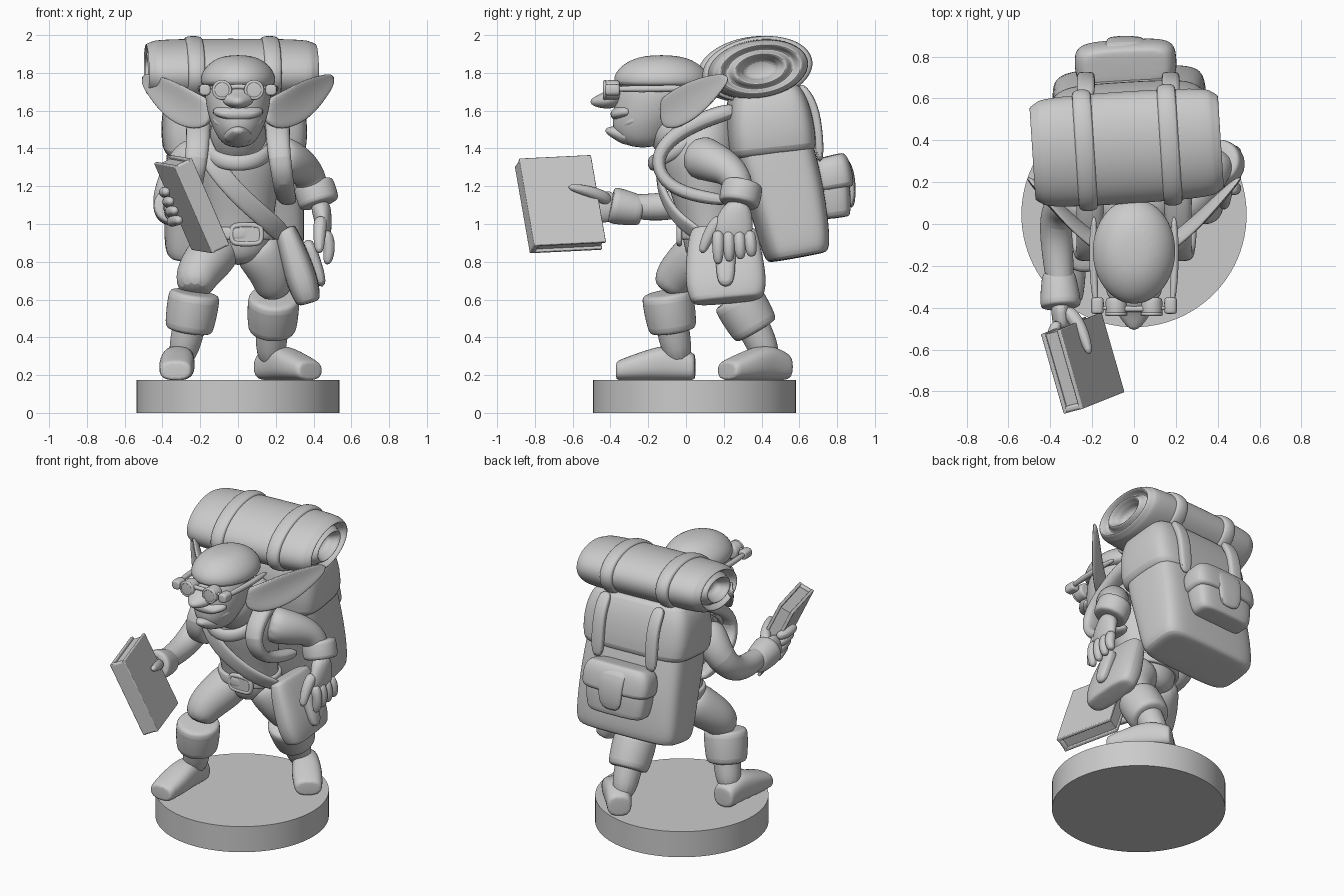
import bpy
import bmesh
import math
from mathutils import Vector

default_cube = bpy.data.objects.get("Cube")
if default_cube:
    bpy.data.objects.remove(default_cube, do_unlink=True)

CLAY = (.6, .6, .6, 1)
clay = bpy.data.materials.new("clay_grey")
clay.use_nodes = True
clay.diffuse_color = CLAY
clay.node_tree.nodes["Principled BSDF"].inputs["Base Color"].default_value = CLAY

X, Y, Z = Vector((1, 0, 0)), Vector((0, 1, 0)), Vector((0, 0, 1))
TURN = [math.tau * step / 16 for step in range(16)]


def finish(name, bm, mirror=False, subdivide=True, bevel=0):
    """Turn a bmesh into a smooth shaded object with its modifiers."""
    bmesh.ops.recalc_face_normals(bm, faces=bm.faces)
    mesh = bpy.data.meshes.new(name)
    bm.to_mesh(mesh)
    bm.free()
    obj = bpy.data.objects.new(name, mesh)
    bpy.context.collection.objects.link(obj)
    mesh.materials.append(clay)
    if mirror:
        obj.modifiers.new("mirror", 'MIRROR').use_mirror_merge = False
    if bevel:
        rounding = obj.modifiers.new("bevel", 'BEVEL')
        rounding.width, rounding.segments = bevel, 3
    if subdivide:
        smoothing = obj.modifiers.new("subdivision", 'SUBSURF')
        smoothing.levels = smoothing.render_levels = 2
    bpy.ops.object.select_all(action='DESELECT')
    obj.select_set(True)
    bpy.context.view_layer.objects.active = obj
    bpy.ops.object.shade_smooth_by_angle(angle=math.radians(40))


def power(value, exponent):
    return math.copysign(abs(value) ** exponent, value)


def padded_end(station, neighbour):
    """A smaller ring just outside an end, so that the end stays full."""
    centre = Vector(station[:3])
    outside = centre + (centre - Vector(neighbour[:3])).normalized() * .01
    return (*outside, *(size * .85 for size in station[3:]))


def loft(name, stations, ref=X, sides=12, square=1, axis=None, closed=False,
         cup=0, mirror=False, padded=False):
    """Skin rings along a path; a station is x, y, z, half width, half depth."""
    if padded:
        stations = [padded_end(stations[0], stations[1]), *stations,
                    padded_end(stations[-1], stations[-2])]
    bm = bmesh.new()
    centres = [Vector(station[:3]) for station in stations]
    count, rings = len(stations), []
    for i, station in enumerate(stations):
        after = centres[(i + 1) % count] if closed else centres[min(i + 1, count - 1)]
        before = centres[i - 1] if closed else centres[max(i - 1, 0)]
        along = (axis or (after - before)).normalized()
        u = (ref - along * ref.dot(along)).normalized()
        v = along.cross(u)
        width, depth = station[3], station[-1]
        ring = []
        for k in range(sides):
            angle = math.tau * (k + .5) / sides
            c, s = math.cos(angle), math.sin(angle)
            offset = u * width * power(c, square)
            offset += v * (depth * power(s, square) + cup * width * c * c)
            ring.append(bm.verts.new(centres[i] + offset))
        rings.append(ring)
    pairs = list(zip(rings, rings[1:])) + ([(rings[-1], rings[0])] if closed else [])
    for a, b in pairs:
        for k in range(sides):
            m = (k + 1) % sides
            bm.faces.new((a[k], a[m], b[m], b[k]))
    if not closed:
        bm.faces.new(rings[0])
        bm.faces.new(rings[-1])
    finish(name, bm, mirror)


def strip(name, path, width, depth=None, taper=1, sides=8, **options):
    """A band or tube of even section that may taper towards its end."""
    depth = depth or width
    stations = []
    for i, point in enumerate(path):
        scale = 1 + (taper - 1) * i / (len(path) - 1)
        stations.append((*point, width * scale, depth * scale))
    loft(name, stations, sides=sides, **options)


def slab(name, centre, edges, bevel):
    """A bevelled box spanned by three full edge vectors."""
    bm = bmesh.new()
    bmesh.ops.create_cube(bm, size=1)
    for vert in bm.verts:
        vert.co = centre + sum((e * c for e, c in zip(edges, vert.co)), Vector())
    finish(name, bm, subdivide=False, bevel=bevel)


# Round display base
bm = bmesh.new()
bmesh.ops.create_cone(bm, cap_ends=True, segments=96, radius1=.538, radius2=.538, depth=.175)
bmesh.ops.translate(bm, vec=(0, .045, .0875), verts=bm.verts)
finish("base_disc", bm, subdivide=False)


# Boots and legs, from the hip down to the ankle
def leg(side, hip, thigh, knee, cuff_top, cuff_bottom, ankle, heel, toe):
    stations = zip((hip, thigh, knee, cuff_top), (.13, .14, .12, .09))
    loft(f"{side}_leg", [(*point, radius) for point, radius in stations])
    strip(f"{side}_boot_shaft", [cuff_top, cuff_bottom, ankle], .1, taper=.8, sides=12)
    strip(f"{side}_boot_cuff", [cuff_top, cuff_bottom], .147, taper=.93, sides=12, padded=True)
    heel, toe = Vector(heel), Vector(toe)
    sole_sections = ((0, .08, .075), (.3, .085, .1), (.6, .1, .085), (1, .09, .055))
    loft(f"{side}_boot", [(*heel.lerp(toe, t).xy, .17 + height, width, height)
                          for t, width, height in sole_sections],
         ref=(toe - heel).cross(Z), square=.75, axis=toe - heel, padded=True)


leg("right", (-.08, .14, .92), (-.14, .06, .83), (-.23, -.06, .72), (-.23, -.1, .63),
    (-.26, -.07, .44), (-.31, -.03, .25), (-.31, .04, 0), (-.33, -.36, 0))
leg("left", (.08, .15, .92), (.13, .17, .83), (.19, .21, .72), (.19, .27, .61),
    (.18, .37, .44), (.17, .45, .25), (.14, .52, 0), (.38, .22, 0))

# Torso, belt and collar
loft("torso", [(0, .14, .78, .11), (0, .14, .87, .19, .16), (0, .13, 1, .19, .16),
               (0, .07, 1.3, .24, .21), (0, .08, 1.4, .25, .21), (0, .1, 1.53, .2, .16),
               (0, .12, 1.6, .1)], axis=Z)
strip("neck", [(0, .06, 1.4), (0, -.06, 1.48), (0, -.14, 1.6)], .17, taper=.8, sides=12)
strip("belt", [(.195 * math.cos(a), .13 + .165 * math.sin(a), .95) for a in TURN],
      .035, .02, ref=Z, square=.5, closed=True)
strip("neck_scarf", [(.18 * math.cos(a), .17 * math.sin(a) - .01, 1.42 + .1 * math.sin(a))
                     for a in TURN], .045, .03, ref=Z, closed=True)
buckle_centre = Vector((.045, -.035, .945))
strip("belt_buckle", [buckle_centre + X * .08 * power(math.cos(a), .5)
                      + Z * .05 * power(math.sin(a), .5) for a in TURN], .016, ref=Y, closed=True)
slab("buckle_plate", buckle_centre, (X * .14, Y * .02, Z * .09), .005)

# Head
loft("face", [(0, -.13, 1.8, .16, .2), (0, -.15, 1.7, .19, .235), (0, -.18, 1.57, .165, .215),
              (0, -.22, 1.5, .135, .18), (0, -.23, 1.4, .08, .1)], axis=Z)
loft("cap", [(0, -.13, z, width, width * 1.27) for z, width in
             ((1.72, .185), (1.75, .205), (1.8, .2), (1.86, .15), (1.895, .07))],
     axis=Z, sides=16)
loft("nose", [(0, -.3, 1.71, .05), (0, -.37, 1.68, .085, .06), (0, -.42, 1.65, .095, .05),
              (0, -.51, 1.645, .02)])
loft("muzzle", [(0, -.28, 1.6, .16, .05), (0, -.35, 1.59, .13, .045), (0, -.4, 1.57, .08, .025)])
smile = (-1, -.6, 0, .6, 1)
strip("lower_lip", [(.13 * t, .11 * t * t - .37, 1.5 + .06 * t * t) for t in smile],
      .025, ref=Z)
strip("chin", [(0, -.28, 1.46), (0, -.36, 1.48), (0, -.43, 1.5)], .11, .07, taper=.25)
loft("ears", [(.13, -.12, 1.59, .07, .04), (.2, -.07, 1.59, .1, .035), (.29, .01, 1.63, .11, .03),
              (.38, .1, 1.69, .095, .025), (.51, .23, 1.78, .03, .015)],
     ref=Z, cup=.3, mirror=True)

# Spectacles
lens_centre = Vector((.085, -.43, 1.71))
strip("lens_discs", [lens_centre + Y * .07, lens_centre], .053, sides=16, padded=True, mirror=True)
strip("lens_rims", [lens_centre + X * .045 * math.cos(a) + Z * .045 * math.sin(a) for a in TURN],
      .01, ref=Y, closed=True, mirror=True)
strip("hinge_knobs", [(.175, -.42, 1.71), (.175, -.36, 1.71)], .033, square=.6,
      padded=True, mirror=True)
strip("temple_bars", [(.18, -.4, 1.715), (.2, -.18, 1.715), (.19, .05, 1.72)], .02, mirror=True)
strip("lens_bridge", [(-.17, -.4, 1.72), (0, -.41, 1.73), (.17, -.4, 1.72)], .015, ref=Z)

# Arms with turned sleeve cuffs
strip("left_arm", [(.18, .06, 1.36), (.27, .11, 1.34), (.34, .21, 1.3), (.39, .28, 1.24),
                   (.43, .29, 1.08)], .13, taper=.55, sides=12)
strip("left_sleeve_cuff", [(.4, .3, 1.21), (.43, .28, 1.11)], .115, sides=12, padded=True)
strip("right_arm", [(-.18, .08, 1.36), (-.27, .1, 1.33), (-.34, .1, 1.22), (-.37, .03, 1.13),
                    (-.37, -.12, 1.08), (-.34, -.4, 1.1)], .13, taper=.5, sides=12, ref=Z)
strip("right_sleeve_cuff", [(-.36, -.24, 1.07), (-.35, -.39, 1.1)], .085, taper=1.25,
      sides=12, ref=Z, padded=True)

# Hands
loft("left_palm", [(.43, .29, 1.12, .06), (.45, .26, 1.04, .1, .05),
                   (.46, .24, .9, .12, .035)], ref=Y)
for i in range(4):
    start, tip = .17 + i * .055, .17 + i * .06
    strip(f"left_finger_{i}", [(.46, start, .97), (.49, (start + tip) / 2, .88),
                               (.47, tip, .78 + .015 * i)], .04, taper=.7)
strip("left_thumb", [(.44, .19, 1.04), (.43, .12, .95), (.43, .08, .84)], .045, taper=.6)
strip("right_palm", [(-.35, -.36, 1.1), (-.35, -.43, 1.09), (-.34, -.51, 1.08)], .09, .05, ref=Z)
for i in range(4):
    z = 1.17 - i * .05
    x = .154 - .45 * z
    strip(f"right_finger_{i}", [(-.36, -.46, z - .01), (x - .03, -.55, z), (x, -.65, z)],
          .035, taper=.8, ref=Z)
strip("right_thumb", [(-.33, -.4, 1.12), (-.25, -.49, 1.17), (-.21, -.63, 1.2)],
      .045, taper=.5, ref=Z)

# Book: two covers, a spine and a page block
middle = Vector((-.245, -.665, 1.105))
tall = Vector((-.2, -.08, .46))
wide = Vector((-.11, .38, .02))
wide -= tall * (wide.dot(tall) / tall.length_squared)
thick = tall.cross(wide).normalized()
for label, side in (("outer", 1), ("inner", -1)):
    slab(f"book_{label}_cover", middle + thick * side * .043, (tall, wide, thick * .02), .005)
slab("book_pages", middle + wide * .01, (tall * .94, wide * .95, thick * .08), .003)
slab("book_spine", middle - wide * .46, (tall, wide * .08, thick * .106), .012)


# Backpack
def bag(name, x, sections, **options):
    loft(name, [(x, *section) for section in sections], ref=Vector((1, .06, 0)),
         sides=16, padded=True, **options)


bag("pack_body", -.02, [(.59, .83, .36, .16), (.58, .9, .375, .18), (.53, 1.15, .37, .2),
                        (.45, 1.4, .36, .22), (.43, 1.6, .33, .18)],
    axis=Vector((0, -.18, 1)), square=.4)
bag("pack_flap", -.02, [(.455, 1.37, .39, .24), (.43, 1.6, .39, .23), (.42, 1.72, .34, .18)],
    square=.4)
bag("pocket", -.04, [(.79, 1.04, .21, .08), (.77, 1.2, .23, .1), (.75, 1.3, .21, .09)], square=.5)
bag("pocket_flap", -.04, [(.78, 1.19, .25, .11), (.76, 1.31, .245, .11), (.75, 1.35, .21, .09)],
    square=.5)
strip("pocket_tab", [(-.04, .79, 1.36), (-.04, .86, 1.33), (-.04, .885, 1.2), (-.04, .875, 1.08)],
      .115, .025, taper=.7, square=.6)

# Bedroll with coiled ends, and the straps that hold it
roll_axis = Vector((.998, .065, 0))
roll_centre = Vector((-.035, .365, 1.82))
roll_tilt = Vector((0, 1, .16))


def roll_part(name, sections):
    loft(name, [(*(roll_centre + roll_axis * t), .275 * s, .16 * s) for t, s in sections],
         ref=roll_tilt, axis=roll_axis, sides=20)


coil = [(.43 - .025 * math.cos(math.tau * i / 6), .35 + .05 * i) for i in range(13)]
coil = [(.36, .3)] + coil + [(.25, 1)]
roll_part("bedroll", [(-t, s) for t, s in coil] + [(t, s) for t, s in reversed(coil)])
for label, at in (("right", -.2), ("left", .205)):
    roll_part(f"{label}_roll_strap", [(at + .045 * t, 1.1 - .04 * t * t - .1 * (abs(t) > 1))
                                      for t in (-1.05, -1, 0, 1, 1.05)])
    x = at - .03
    strip(f"{label}_flap_strap", [(x, .6, 1.74), (x, .67, 1.65), (x, .7, 1.52), (x, .71, 1.32)],
          .045, .025, square=.5)

# Shoulder straps
strip("shoulder_straps", [(.21, .28, 1.61), (.21, .1, 1.56), (.21, -.07, 1.47), (.22, -.165, 1.35),
                          (.24, -.12, 1.22), (.25, .02, 1.15), (.27, .25, 1.12)],
      .075, .05, taper=.7, square=.7, mirror=True)

# Satchel and its cross strap
strip("satchel_strap", [(-.2, .08, 1.52), (-.19, -.13, 1.4), (-.07, -.15, 1.23), (.06, -.1, 1.1),
                        (.18, -.02, 1), (.25, .1, .93)], .055, .02,
      ref=Vector((1, 0, 1)), square=.6)
loft("satchel", [(.25, .2, .97, .18, .06), (.28, .2, .88, .2, .075), (.34, .21, .7, .225, .09),
                 (.37, .22, .6, .2, .07)], ref=Y, square=.6, padded=True)
strip("satchel_tab", [(.36, .21, .92), (.4, .21, .82), (.45, .21, .66)], .06, .04,
      taper=.85, ref=Y, square=.7)
